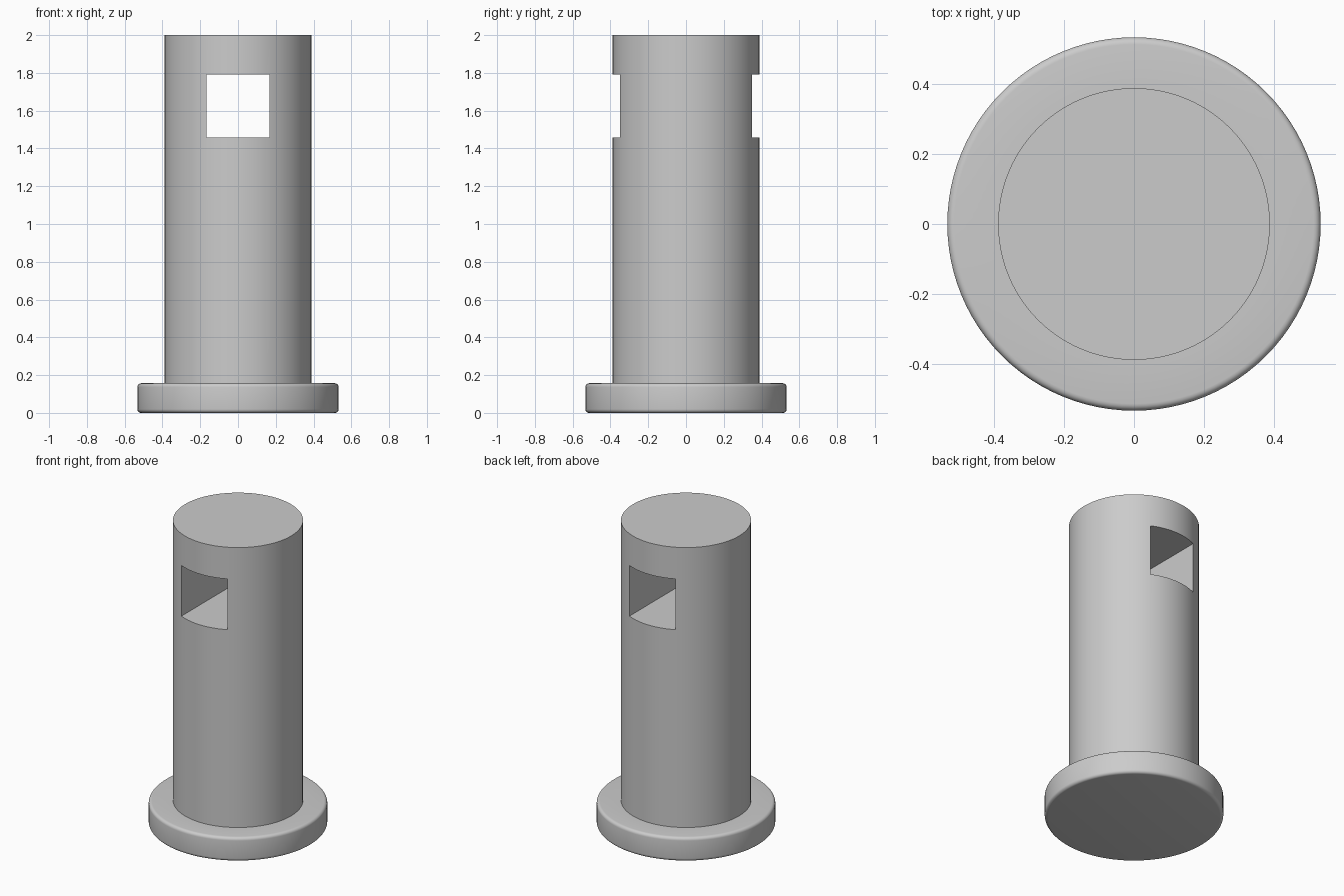
import bpy, bmesh, math

if "Cube" in bpy.data.objects:
    bpy.data.objects.remove(bpy.data.objects["Cube"])

SEGMENTS = 96
SHAFT_R, FLANGE_R = 0.388, 0.533
FLANGE_H, ROUND = 0.157, 0.02

steel = bpy.data.materials.new("light_grey")
steel.diffuse_color = (0.6, 0.6, 0.6, 1)
steel.use_nodes = True
steel.node_tree.nodes["Principled BSDF"].inputs["Base Color"].default_value = steel.diffuse_color


def lathe(name, profile):
    """Closed solid of revolution with flat end caps."""
    bm = bmesh.new()
    angles = [2 * math.pi * i / SEGMENTS for i in range(SEGMENTS)]
    rings = [[bm.verts.new((r * math.cos(a), r * math.sin(a), z)) for a in angles]
             for r, z in profile]
    for low, high in zip(rings, rings[1:]):
        for i in range(SEGMENTS):
            j = (i + 1) % SEGMENTS
            bm.faces.new((low[i], low[j], high[j], high[i]))
    bm.faces.new(rings[0][::-1])
    bm.faces.new(rings[-1])
    mesh = bpy.data.meshes.new(name)
    bm.to_mesh(mesh)
    bm.free()
    mesh.materials.append(steel)
    obj = bpy.data.objects.new(name, mesh)
    bpy.context.collection.objects.link(obj)
    return obj


def rounded_corner(z, start):
    """Quarter arc at the flange rim, from the given start angle."""
    arc = [math.radians(start + 18 * i) for i in range(6)]
    return [(FLANGE_R - ROUND + ROUND * math.cos(a), z + ROUND * math.sin(a)) for a in arc]


# Flange with rounded rims, stepping up into the shaft
profile = rounded_corner(ROUND, -90) + rounded_corner(FLANGE_H - ROUND, 0)
profile += [(SHAFT_R, FLANGE_H), (SHAFT_R, 2.0)]
pin = lathe("flanged_pin", profile)

# Square hole running front to back through the shaft
bpy.ops.mesh.primitive_cube_add(size=1, location=(0, 0, 1.624))
cutter = bpy.context.object
cutter.name = "hole_cutter"
cutter.scale = (0.334, 1.2, 0.334)
cutter.data.materials.append(steel)
cutter.hide_render = True

cut = pin.modifiers.new("square_hole", "BOOLEAN")
cut.operation = "DIFFERENCE"
cut.solver = "EXACT"
cut.object = cutter

bpy.ops.object.select_all(action="DESELECT")
pin.select_set(True)
bpy.context.view_layer.objects.active = pin
bpy.ops.object.modifier_apply(modifier=cut.name)
bpy.data.objects.remove(cutter)
bpy.ops.object.shade_smooth_by_angle(angle=math.radians(30))
